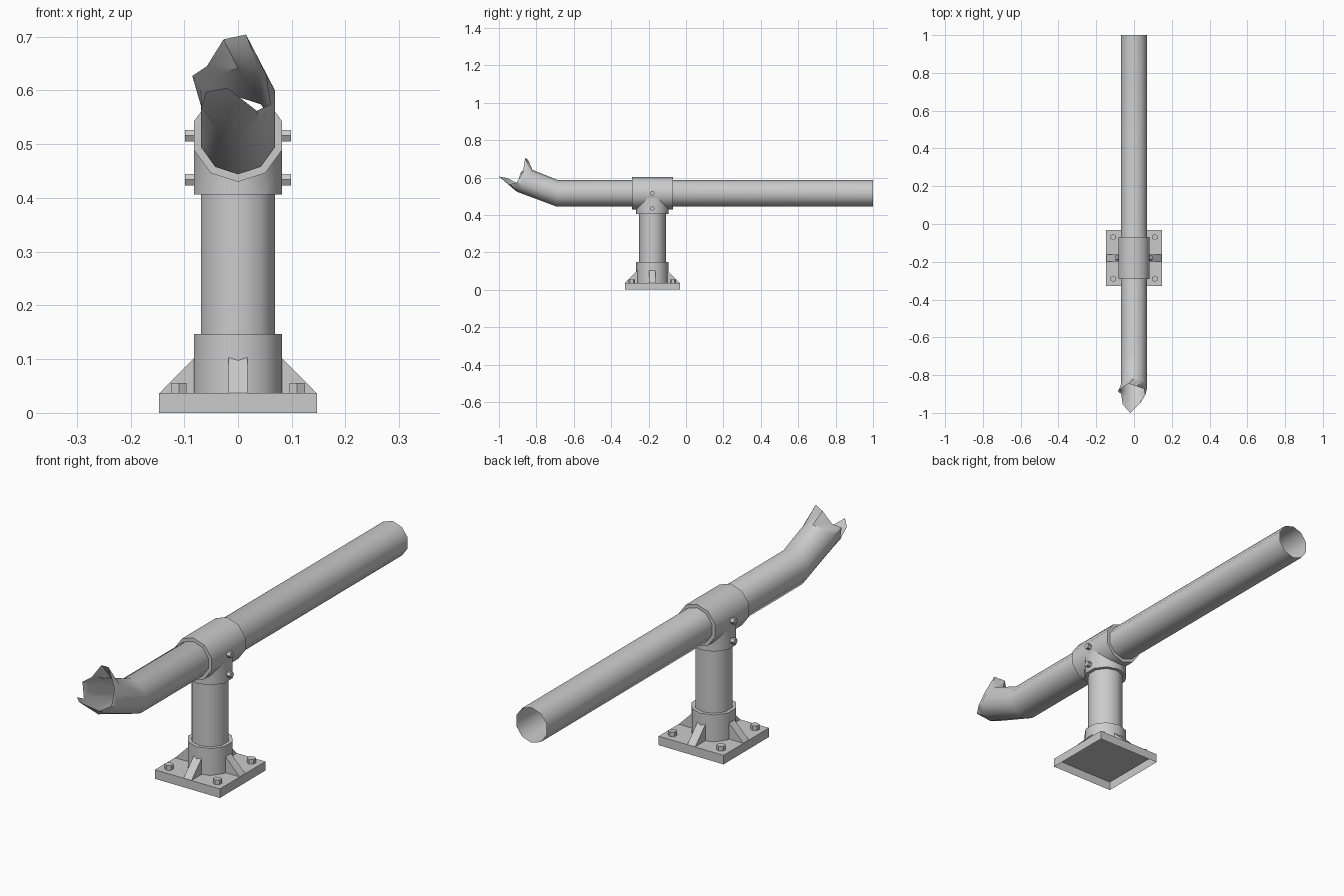
import bpy, bmesh
from math import sin, cos, pi, radians
from mathutils import Vector

if "Cube" in bpy.data.objects:
    bpy.data.objects.remove(bpy.data.objects["Cube"])

N = 10                      # sides of every pipe
YC, ZC = -0.18, 0.516       # stand centre in y, pipe axis height
RP, RC = 0.072, 0.0862      # pipe and collar radii


def finish(name, bm):
    bmesh.ops.recalc_face_normals(bm, faces=bm.faces[:])
    me = bpy.data.meshes.new(name)
    bm.to_mesh(me)
    bm.free()
    ob = bpy.data.objects.new(name, me)
    bpy.context.collection.objects.link(ob)
    bpy.ops.object.select_all(action='DESELECT')
    ob.select_set(True)
    bpy.context.view_layer.objects.active = ob
    bpy.ops.object.shade_smooth_by_angle(angle=radians(40))
    return ob


def loft(name, rings, cap_start=False, cap_end=False, closed=False):
    bm = bmesh.new()
    vs = [[bm.verts.new(p) for p in r] for r in rings]
    n = len(rings[0])
    pairs = list(zip(vs, vs[1:])) + ([(vs[-1], vs[0])] if closed else [])
    for a, b in pairs:
        for i in range(n):
            j = (i + 1) % n
            bm.faces.new((a[i], a[j], b[j], b[i]))
    if cap_start:
        bm.faces.new(vs[0])
    if cap_end:
        bm.faces.new(vs[-1])
    return finish(name, bm)


def ring_y(y, r, zc=ZC, tilt=0.0):
    # ring around the pipe axis, starting at its lowest point
    out = []
    for k in range(N):
        a = 2 * pi * k / N
        u = -r * cos(a)
        out.append(Vector((r * sin(a), y + u * sin(tilt), zc + u * cos(tilt))))
    return out


def ring_z(z, r, n=N, x=0.0, y=YC):
    return [Vector((x + r * sin(2 * pi * k / n), y - r * cos(2 * pi * k / n), z))
            for k in range(n)]


# Long pipe, bent up at the front and torn open
torn = [(-.02, -1.0, .605), (.035, -.945, .562), (.06, -.905, .574), (.052, -.872, .628),
        (.015, -.86, .704), (-.027, -.845, .695), (-.058, -.862, .645),
        (-.085, -.885, .627), (-.068, -.9, .568), (-.06, -.955, .597)]
loft("broken_pipe", [ring_y(1.0, RP), ring_y(-0.69, RP),
                     ring_y(-0.8625, RP, 0.5825, radians(35.5)),
                     [Vector(p) for p in torn]])

# Collar around the pipe, with ring-shaped ends
loft("pipe_collar", [ring_y(y, r) for y, r in
                     ((-0.29, RP), (-0.29, RC), (-0.07, RC), (-0.07, RP))], closed=True)

# Downward branch of the collar, mitred to the collar's underside
branch_top = []
for p in ring_z(0, RC):
    p.z = ZC - max(0.0, RC * RC - p.x * p.x) ** 0.5
    branch_top.append(p)
loft("collar_branch", [ring_z(0.406, RC), branch_top], cap_start=True)

# Post and base socket
loft("post", [ring_z(0.147, RP), ring_z(0.406, RP)])
loft("base_socket", [ring_z(0.037, RC), ring_z(0.147, RC)], cap_end=True)

# Base plate, open underneath
H = 0.147
corners = [(-H, -H), (H, -H), (H, H), (-H, H)]
loft("base_plate", [[Vector((x, YC + y, z)) for x, y in corners]
                    for z in (0, 0.037)], cap_end=True)

# Four sloping ribs
for i in range(4):
    a = i * pi / 2
    tri = [(0.146, 0.037), (0.07, 0.037), (0.07, 0.114)]
    loft(f"rib_{i}", [[Vector((r * cos(a) - t * sin(a), YC + r * sin(a) + t * cos(a), z))
                       for r, z in tri] for t in (-0.018, 0.018)], True, True)

# Hex bolts on the plate and on the collar sides
for sx in (-1, 1):
    for sy in (-1, 1):
        loft(f"plate_bolt_{sx}_{sy}",
             [ring_z(z, 0.0165, 6, sx * 0.11, YC + sy * 0.11) for z in (0.037, 0.056)],
             cap_end=True)
    for zb in (0.516, 0.434):
        loft(f"collar_bolt_{sx}_{zb}",
             [[Vector((sx * x, YC + 0.0125 * cos(k * pi / 3), zb + 0.0125 * sin(k * pi / 3)))
               for k in range(6)] for x in (0.078, 0.099)], cap_end=True)
